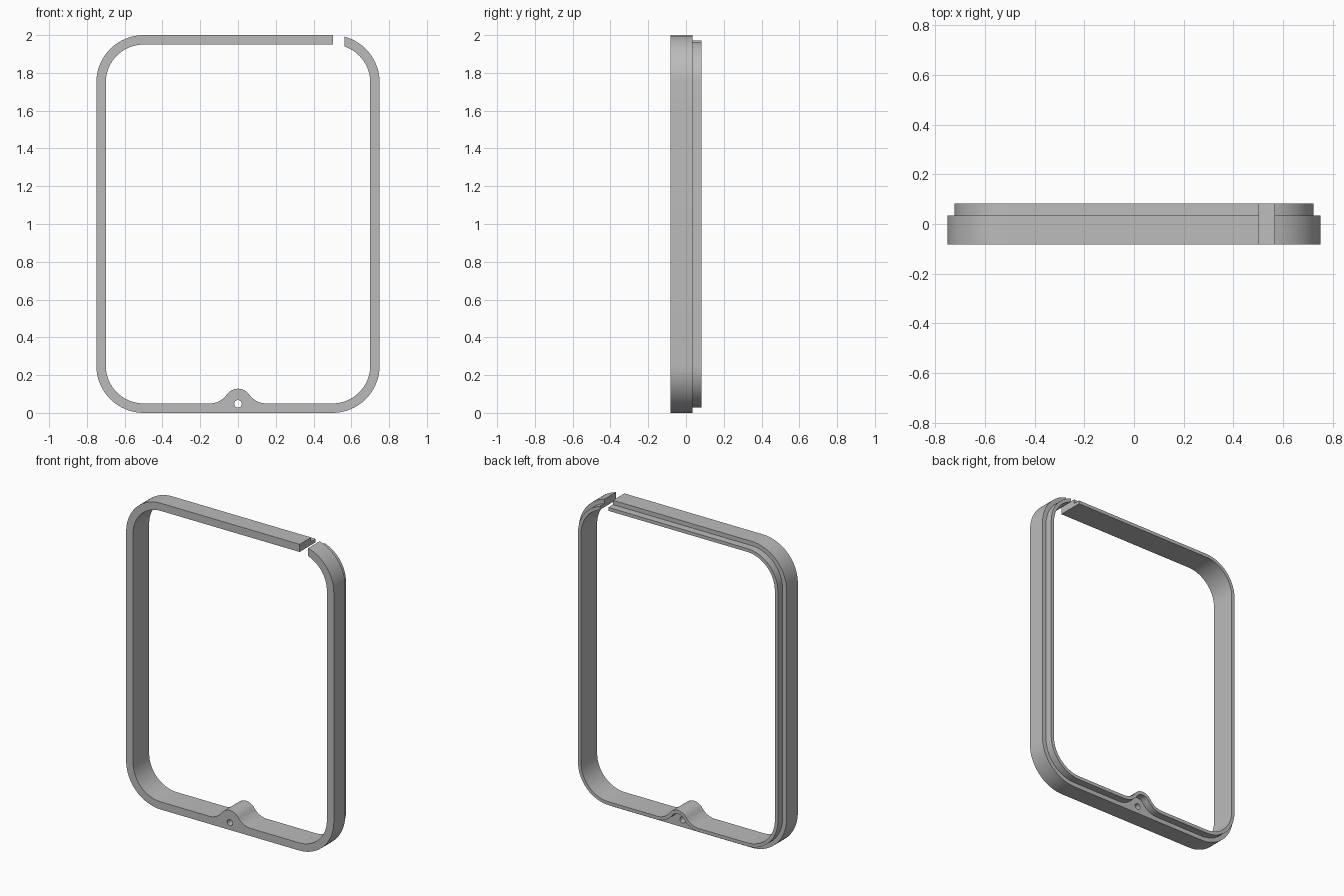
import bpy, bmesh
from math import pi, acos, sin, cos, radians
from mathutils import Vector

if "Cube" in bpy.data.objects:
    bpy.data.objects.remove(bpy.data.objects["Cube"], do_unlink=True)

# Main dimensions
HALF_W, HEIGHT, CORNER = 0.75, 2.0, 0.25
FRONT, STEP, BACK = -0.083, 0.035, 0.083
LIP, WALL = 0.028, 0.05
GAP_START, GAP_END = 0.503, 0.565
CX = HALF_W - CORNER
HOLE_Z, HOLE_R = 0.048, 0.02
TIP_Z, TIP_R = 0.055, 0.073
FLARE_X, FLARE_Z, FLARE_R = 0.15, 0.16, 0.11

grey = bpy.data.materials.new("plain grey")
grey.use_nodes = True
grey.diffuse_color = (0.5, 0.5, 0.5, 1)
grey.node_tree.nodes["Principled BSDF"].inputs["Base Color"].default_value = (0.5, 0.5, 0.5, 1)


def arc(cx, cz, r, a0, a1, n=16):
    return [(cx + r * cos(a0 + (a1 - a0) * i / n), cz + r * sin(a0 + (a1 - a0) * i / n))
            for i in range(n + 1)]


def bump(d):
    """Flared bump over the hole, left to right, at depth d from the outer edge."""
    extra = WALL - d
    lean = Vector((FLARE_X, FLARE_Z - TIP_Z)).angle(Vector((1, 0)))
    left = arc(-FLARE_X, FLARE_Z, FLARE_R + extra, -pi / 2, -lean, 10)
    tip = arc(0, TIP_Z, TIP_R - extra, pi - lean, lean, 20)
    right = [(-x, z) for x, z in reversed(left)]
    return left + tip[1:-1] + right


def outline(d):
    """Open path round the frame, from one side of the gap to the other."""
    r = CORNER - d
    top, low = HEIGHT - CORNER, CORNER
    middle = bump(d) if d else [(x, 0) for x, z in bump(WALL)]
    return ([(GAP_START, HEIGHT - d)]
            + arc(-CX, top, r, pi / 2, pi)
            + arc(-CX, low, r, pi, 1.5 * pi)
            + middle
            + arc(CX, low, r, -pi / 2, 0)
            + arc(CX, top, r, 0, acos((GAP_END - CX) / r)))


# Frame: stepped cross-section swept along the matched outlines
section = [(0, FRONT), (0, STEP), (LIP, STEP), (LIP, BACK), (WALL, BACK), (WALL, FRONT)]
bm = bmesh.new()
rails = [[bm.verts.new((x, y, z)) for x, z in outline(d)] for d, y in section]
for k, rail in enumerate(rails):
    after = rails[(k + 1) % len(rails)]
    for i in range(len(rail) - 1):
        bm.faces.new((rail[i], rail[i + 1], after[i + 1], after[i]))
for end in (0, -1):
    bm.faces.new([rail[end] for rail in rails])
bmesh.ops.recalc_face_normals(bm, faces=bm.faces)
mesh = bpy.data.meshes.new("frame")
bm.to_mesh(mesh)
bm.free()
mesh.materials.append(grey)
frame = bpy.data.objects.new("frame", mesh)
bpy.context.collection.objects.link(frame)

# Screw hole through the bump
bpy.ops.mesh.primitive_cylinder_add(vertices=32, radius=HOLE_R, depth=0.5,
                                    location=(0, 0, HOLE_Z), rotation=(radians(90), 0, 0))
cutter = bpy.context.object
cutter.name = "hole_cutter"
cutter.hide_render = True
cutter.data.materials.append(grey)
cut = frame.modifiers.new("hole", 'BOOLEAN')
cut.operation = 'DIFFERENCE'
cut.solver = 'EXACT'
cut.object = cutter

bpy.ops.object.select_all(action='DESELECT')
frame.select_set(True)
bpy.context.view_layer.objects.active = frame
bpy.ops.object.modifier_apply(modifier=cut.name)
bpy.data.objects.remove(cutter, do_unlink=True)
bpy.ops.object.shade_smooth_by_angle(angle=radians(30))
